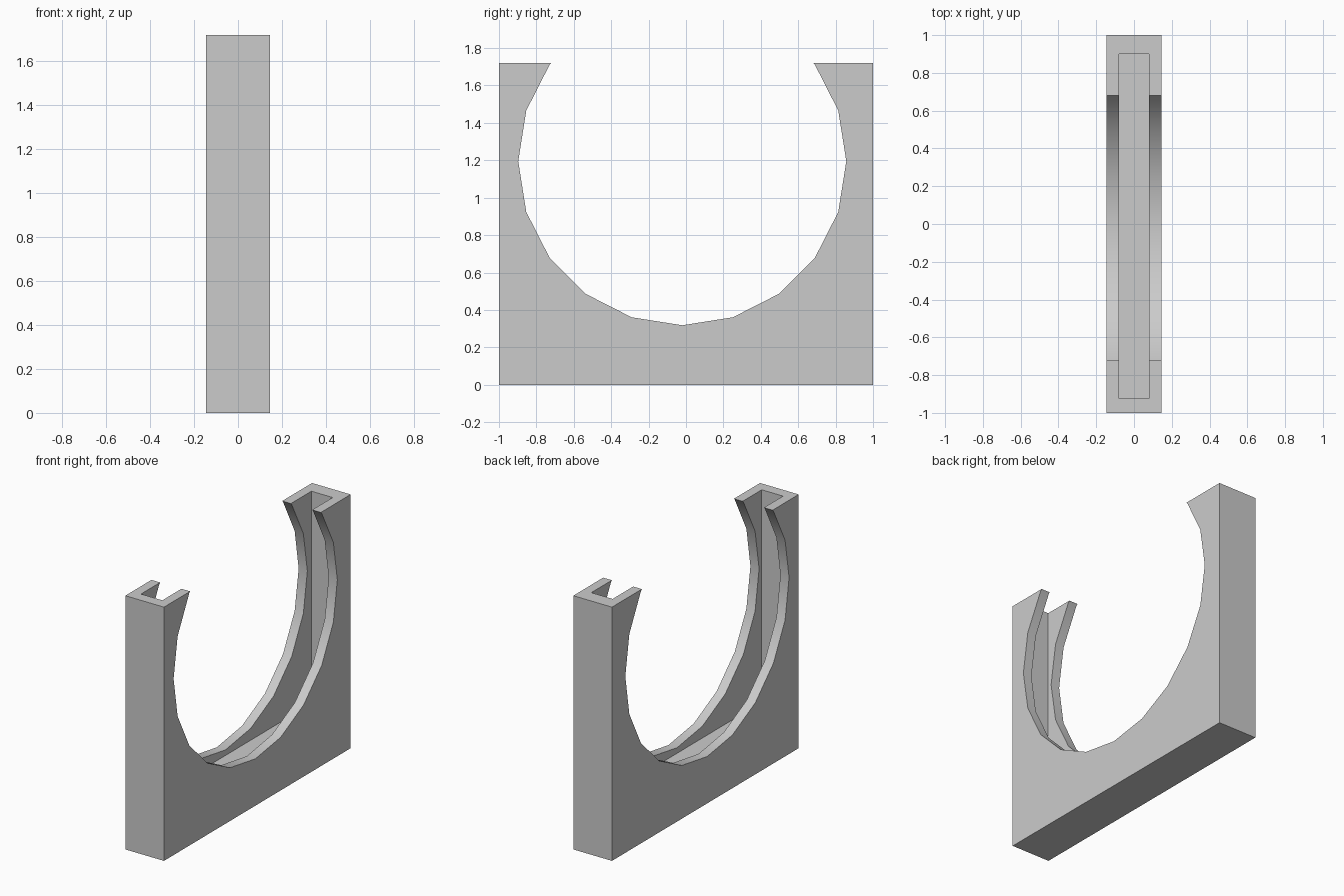
import bpy
import math

default = bpy.data.objects.get("Cube")
if default:
    bpy.data.objects.remove(default, do_unlink=True)

# Overall sizes
WIDTH, LENGTH, HEIGHT = 0.29, 2.0, 1.72
OPENING_Y, OPENING_Z, RADIUS = -0.02, 1.195, 0.877
SLOT_WIDTH, SLOT_FRONT, SLOT_BACK, SLOT_FLOOR = 0.16, -0.925, 0.90, 0.28

grey = bpy.data.materials.new("plain grey")
grey.use_nodes = True
colour = (0.6, 0.6, 0.6, 1.0)
grey.diffuse_color = colour
for node in grey.node_tree.nodes:
    if node.type == "BSDF_PRINCIPLED":
        node.inputs["Base Color"].default_value = colour


def box(name, low, high):
    """Axis-aligned box between two corners."""
    centre = [(a + b) / 2 for a, b in zip(low, high)]
    bpy.ops.mesh.primitive_cube_add(size=1, location=centre)
    obj = bpy.context.object
    obj.name = name
    obj.scale = [b - a for a, b in zip(low, high)]
    bpy.ops.object.transform_apply(location=True, rotation=True, scale=True)
    obj.data.materials.append(grey)
    return obj


def cut(target, cutter):
    """Subtract the cutter from the target, then remove the cutter."""
    cutter.hide_render = True
    mod = target.modifiers.new("cut", "BOOLEAN")
    mod.operation = "DIFFERENCE"
    mod.solver = "EXACT"
    mod.object = cutter
    bpy.ops.object.select_all(action="DESELECT")
    target.select_set(True)
    bpy.context.view_layer.objects.active = target
    bpy.ops.object.modifier_apply(modifier=mod.name)
    bpy.data.objects.remove(cutter, do_unlink=True)


# Solid holder block
holder = box("slotted_holder", (-WIDTH / 2, -LENGTH / 2, 0), (WIDTH / 2, LENGTH / 2, HEIGHT))

# Round opening through both cheeks, twenty sided with a vertex at the bottom
bpy.ops.mesh.primitive_cylinder_add(
    vertices=20, radius=RADIUS, depth=1,
    location=(0, OPENING_Y, OPENING_Z), rotation=(0, math.pi / 2, 0))
opening = bpy.context.object
opening.name = "opening_cutter"
opening.data.materials.append(grey)
bpy.ops.object.transform_apply(location=True, rotation=True, scale=True)
cut(holder, opening)

# Flat slot, open at the top, between the cheeks
slot = box("slot_cutter", (-SLOT_WIDTH / 2, SLOT_FRONT, SLOT_FLOOR),
           (SLOT_WIDTH / 2, SLOT_BACK, HEIGHT + 1))
cut(holder, slot)

# Smooth the curved rims, keeping the corners crisp
bpy.ops.object.select_all(action="DESELECT")
holder.select_set(True)
bpy.context.view_layer.objects.active = holder
bpy.ops.object.shade_smooth_by_angle(angle=math.radians(30))
